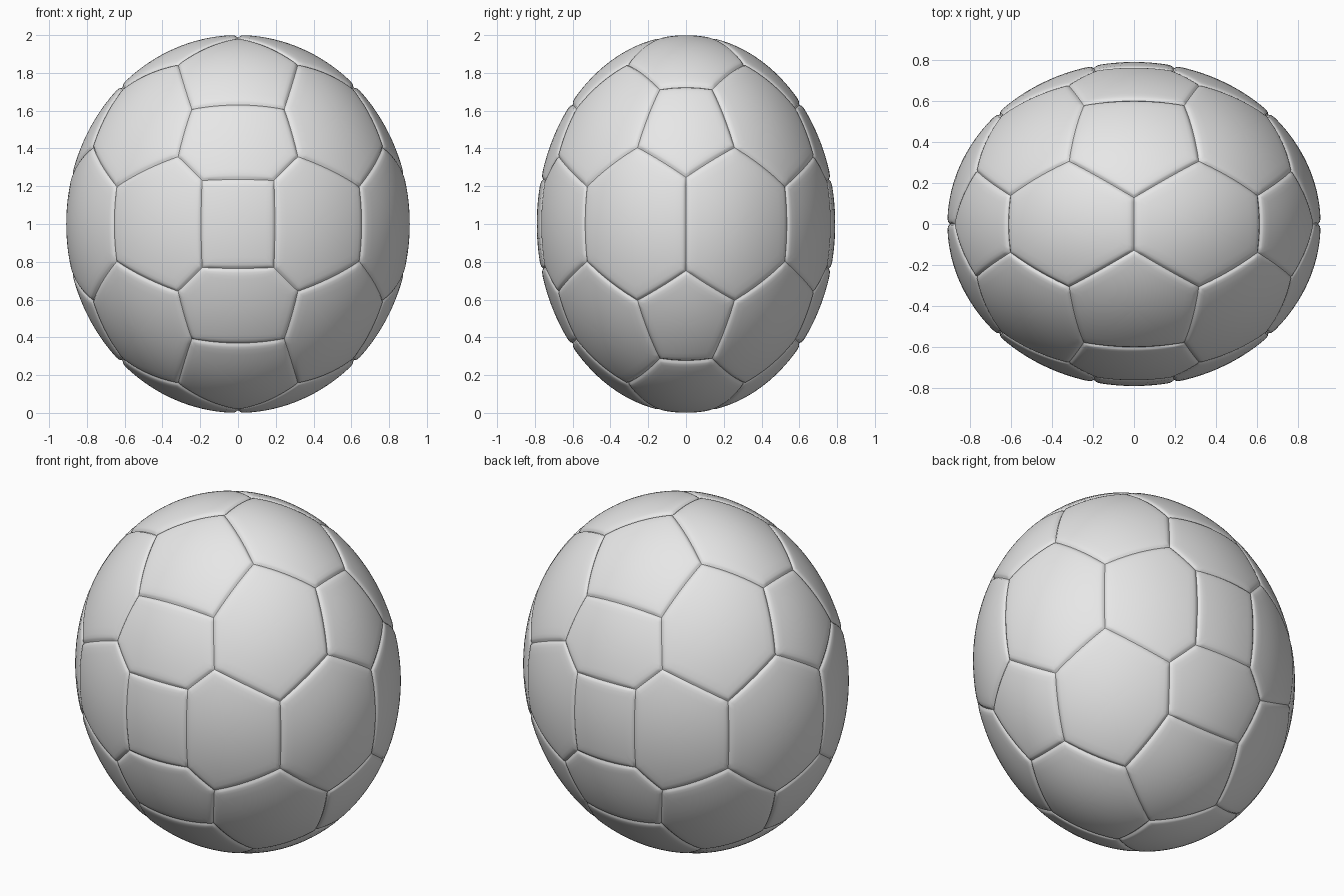
import bpy
import bmesh
from itertools import product
from mathutils import Vector

if "Cube" in bpy.data.objects:
    bpy.data.objects.remove(bpy.data.objects["Cube"])

RADII = Vector((0.91, 0.79, 1.0))
STEPS = 12                                   # segments along each seam
GROOVE = [(0, 0.013), (0.006, 0.010), (0.012, 0.005),
          (0.022, 0.002), (0.04, 0.0)]       # distance from seam, depth
INNER_RINGS = 8

leather = bpy.data.materials.new("light_grey")
leather.use_nodes = True
leather.diffuse_color = (0.8, 0.8, 0.8, 1)
leather.node_tree.nodes["Principled BSDF"].inputs["Base Color"].default_value = (0.8, 0.8, 0.8, 1)

# Seam corners in one octant; the rest follow by mirroring
CORNERS = {
    "A": (0.19, 0.74, 0.23), "B": (0.32, 0.68, 0.36), "C": (0.65, 0.53, 0.20),
    "D": (0.25, 0.59, 0.62), "E": (0.00, 0.13, 0.99), "F": (0.32, 0.31, 0.85),
    "G": (0.61, 0.14, 0.72), "I": (0.775, 0.26, 0.41), "J": (0.88, 0.00, 0.25),
}

# Panel outlines: a corner letter followed by the axes it is mirrored on
PANELS = {
    "square_panel": "A Ax Axz Az",
    "square_side_panel": "A B C Cz Bz Az",
    "square_end_panel": "A B D Dx Bx Ax",
    "crown_pentagon": "E F D Dx Fx",
    "crown_hexagon": "E F G Gy Fy Ey",
    "side_pentagon": "J I G Gy Iy",
    "side_hexagon": "J I C Cz Iz Jz",
    "corner_hexagon": "I C B D F G",
}


def corner(code):
    """Point on the unit sphere for a corner code."""
    p = Vector(CORNERS[code[0]])
    for axis in code[1:]:
        p["xyz".index(axis)] *= -1
    return Vector(a / r for a, r in zip(p, RADII)).normalized()


def place(p, depth):
    """Point on the ball's surface, sunk by depth."""
    return (p.normalized() * (1 - depth)) * 1.0


def add_panel(bm, corners):
    """One panel as rings running from its seam to its middle."""
    middle = sum(corners, Vector()).normalized()
    border = []
    for a, b in zip(corners, corners[1:] + corners[:1]):
        border += [a.slerp(b, k / STEPS) for k in range(STEPS)]
    rings = [[(p.lerp(middle, d / (middle - p).length), depth) for p in border]
             for d, depth in GROOVE]
    last = [p for p, _ in rings[-1]]
    for k in range(1, INNER_RINGS):
        rings.append([(p.lerp(middle, k / INNER_RINGS), 0) for p in last])

    def vert(p, depth):
        q = place(p, depth) * RADII
        return bm.verts.new(q + Vector((0, 0, 1)))

    rows = [[vert(*item) for item in ring] for ring in rings]
    tip = vert(middle, 0)
    count = len(border)
    for i in range(count):
        j = (i + 1) % count
        for low, high in zip(rows, rows[1:]):
            bm.faces.new((low[i], low[j], high[j], high[i]))
        bm.faces.new((rows[-1][i], rows[-1][j], tip))


# Build each kind of panel with all its mirrored copies
for name, outline in PANELS.items():
    bm = bmesh.new()
    seen = set()
    for signs in product((1, -1), repeat=3):
        points = [corner(c) * Vector(signs) for c in outline.split()]
        key = tuple(round(v, 3) + 0.0 for v in sum(points, Vector()))
        if key in seen:
            continue
        seen.add(key)
        if (points[1] - points[0]).cross(points[2] - points[0]).dot(points[0]) < 0:
            points.reverse()
        add_panel(bm, points)
    mesh = bpy.data.meshes.new(name)
    bm.to_mesh(mesh)
    bm.free()
    mesh.materials.append(leather)
    panel = bpy.data.objects.new(name, mesh)
    bpy.context.collection.objects.link(panel)
    bpy.ops.object.select_all(action="DESELECT")
    panel.select_set(True)
    bpy.context.view_layer.objects.active = panel
    bpy.ops.object.shade_smooth_by_angle(angle=1.0)
